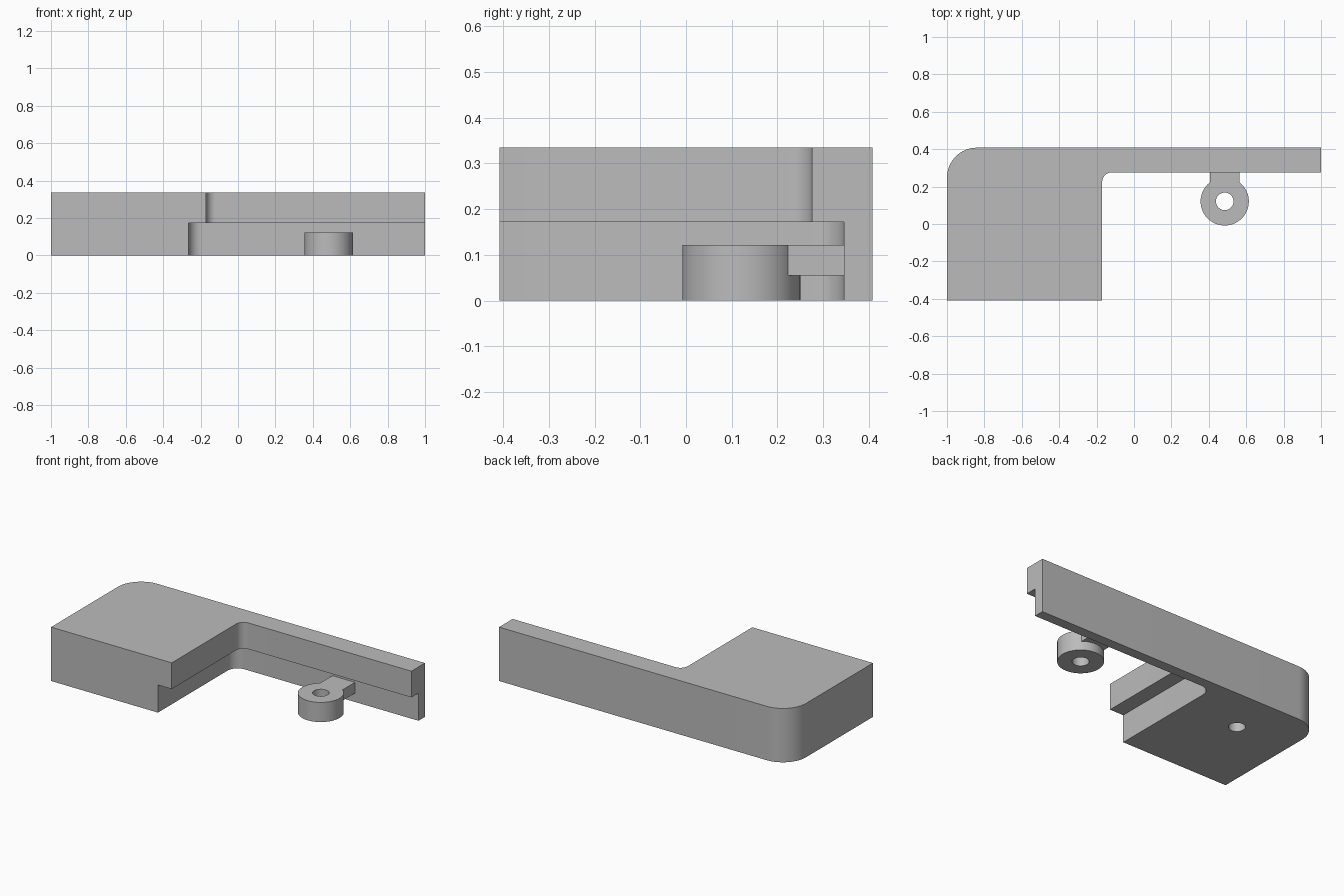
import bpy, bmesh
from math import sin, cos, pi, radians

cube = bpy.data.objects.get("Cube")
if cube:
    bpy.data.objects.remove(cube, do_unlink=True)

grey = bpy.data.materials.new("plain grey")
grey.use_nodes = True
colour = (0.5, 0.5, 0.5, 1)
grey.diffuse_color = colour
grey.node_tree.nodes["Principled BSDF"].inputs["Base Color"].default_value = colour


def arc(cx, cy, r, start, end, steps=16):
    """Points on a circular arc, angles in degrees."""
    angles = [radians(start + (end - start) * i / steps) for i in range(steps + 1)]
    return [(cx + r * cos(a), cy + r * sin(a)) for a in angles]


def prism(name, outline, z0, z1):
    """Extrude a flat outline from z0 up to z1."""
    bm = bmesh.new()
    face = bm.faces.new([bm.verts.new((x, y, z0)) for x, y in outline])
    top = bmesh.ops.extrude_face_region(bm, geom=[face])["geom"]
    verts = [v for v in top if isinstance(v, bmesh.types.BMVert)]
    bmesh.ops.translate(bm, verts=verts, vec=(0, 0, z1 - z0))
    bmesh.ops.recalc_face_normals(bm, faces=bm.faces)
    mesh = bpy.data.meshes.new(name)
    bm.to_mesh(mesh)
    bm.free()
    obj = bpy.data.objects.new(name, mesh)
    bpy.context.collection.objects.link(obj)
    mesh.materials.append(grey)
    return obj


def disc(name, x, y, r, z0, z1, steps=64):
    return prism(name, arc(x, y, r, 0, 360, steps)[:-1], z0, z1)


def combine(obj, other, operation):
    """Apply a boolean and remove the helper."""
    mod = obj.modifiers.new(operation, "BOOLEAN")
    mod.operation = operation
    mod.solver = "EXACT"
    mod.object = other
    other.hide_render = True
    bpy.context.view_layer.objects.active = obj
    bpy.ops.object.modifier_apply(modifier=mod.name)
    bpy.data.objects.remove(other, do_unlink=True)


def smooth(obj):
    bpy.ops.object.select_all(action="DESELECT")
    obj.select_set(True)
    bpy.context.view_layer.objects.active = obj
    bpy.ops.object.shade_smooth_by_angle(angle=radians(30))


HEIGHT, LEDGE, LUG_TOP = 0.335, 0.172, 0.122
BACK, FRONT = 0.408, -0.408
HOLE_Y, HOLE_R = 0.121, 0.047

# L-shaped body with a rounded back corner and filleted inner corner
body = prism("body", [(-1, FRONT), (-0.17, FRONT)]
             + arc(-0.12, 0.225, 0.05, 180, 90)
             + [(1, 0.275), (1, BACK)]
             + arc(-0.84, BACK - 0.16, 0.16, 90, 180), 0, HEIGHT)

# Rebate under the inner edge
rebate = prism("rebate_cutter", [(-0.265, -0.6)]
               + arc(-0.195, 0.275, 0.07, 180, 90)
               + [(1.2, 0.345), (1.2, -0.6)], -0.1, LEDGE)
combine(body, rebate, "DIFFERENCE")

# Blind hole in the underside
combine(body, disc("body_hole_cutter", -0.637, HOLE_Y, HOLE_R, -0.1, LUG_TOP), "DIFFERENCE")
smooth(body)

# Ring lug joined to the wall by a raised tab
lug = disc("ring_lug", 0.485, HOLE_Y, 0.129, 0, LUG_TOP)
tab = prism("tab", [(0.407, 0.18), (0.563, 0.18), (0.563, 0.35), (0.407, 0.35)], 0.055, LUG_TOP)
combine(lug, tab, "UNION")
combine(lug, disc("lug_hole_cutter", 0.485, HOLE_Y, HOLE_R, -0.1, 0.3), "DIFFERENCE")
smooth(lug)
